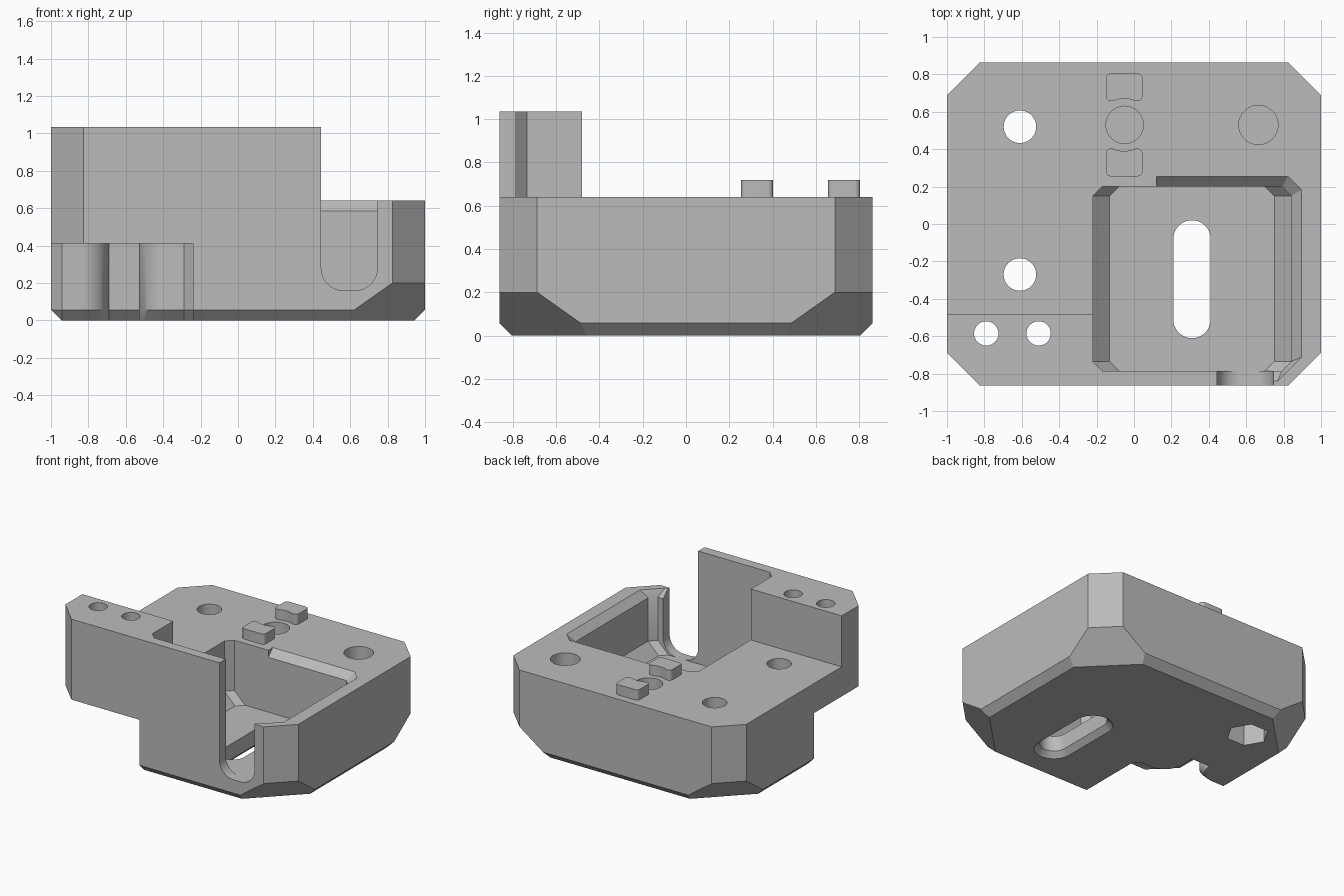
import bpy, bmesh
from math import cos, sin, pi
from mathutils import Vector

if "Cube" in bpy.data.objects:
    bpy.data.objects.remove(bpy.data.objects["Cube"], do_unlink=True)

grey = bpy.data.materials.new("plain grey")
grey.use_nodes = True
COLOUR = (0.5, 0.5, 0.5, 1)
grey.diffuse_color = COLOUR
grey.node_tree.nodes["Principled BSDF"].inputs["Base Color"].default_value = COLOUR


def make_object(name, bm):
    bmesh.ops.recalc_face_normals(bm, faces=bm.faces)
    mesh = bpy.data.meshes.new(name)
    bm.to_mesh(mesh)
    bm.free()
    mesh.materials.append(grey)
    obj = bpy.data.objects.new(name, mesh)
    bpy.context.collection.objects.link(obj)
    return obj


def loft(name, low, z0, z1, high=None, front=False):
    """Solid between two outlines; front=True lays the outline in x-z, swept along y."""
    bm = bmesh.new()
    place = (lambda p, h: (p[0], h, p[1])) if front else (lambda p, h: (p[0], p[1], h))
    a = [bm.verts.new(place(p, z0)) for p in low]
    b = [bm.verts.new(place(p, z1)) for p in (high or low)]
    bm.faces.new(a)
    bm.faces.new(b)
    for i in range(len(a)):
        j = (i + 1) % len(a)
        bm.faces.new((a[i], a[j], b[j], b[i]))
    return make_object(name, bm)


def arc(cx, cy, r, start, end, n):
    return [(cx + r * cos(start + (end - start) * i / n),
             cy + r * sin(start + (end - start) * i / n)) for i in range(n + 1)]


def circle(cx, cy, r, n=40):
    return arc(cx, cy, r, 0, 2 * pi, n)[:-1]


def stadium(cx, y0, y1, r):
    return arc(cx, y1 - r, r, 0, pi, 20) + arc(cx, y0 + r, r, pi, 2 * pi, 20)


def cut(target, cutter):
    cutter.hide_render = True
    mod = target.modifiers.new("cut", "BOOLEAN")
    mod.operation, mod.solver, mod.object = "DIFFERENCE", "EXACT", cutter
    bpy.context.view_layer.objects.active = target
    bpy.ops.object.modifier_apply(modifier=mod.name)
    bpy.data.objects.remove(cutter, do_unlink=True)


# Block with chamfered corners and underside, sliced from a box
TOP, DECK, HALF = 1.035, 0.64, 0.863
bm = bmesh.new()
bmesh.ops.create_cube(bm, size=1)
for v in bm.verts:
    v.co = (v.co.x * 2, v.co.y * 2 * HALF, (v.co.z + 0.5) * TOP)


def slice_off(point, normal):
    geom = bm.verts[:] + bm.edges[:] + bm.faces[:]
    bmesh.ops.bisect_plane(bm, geom=geom, plane_co=point, plane_no=normal, clear_outer=True)
    bmesh.ops.holes_fill(bm, edges=[e for e in bm.edges if e.is_boundary])


for sx in (-1, 1):
    for sy in (-1, 1):
        slice_off((sx, sy * 0.688, 0), (sx, sy, 0))
        slice_off((sx, sy * 0.688, 0.2), Vector((sx, sy, 0)).normalized() - Vector((0, 0, 1)))
for s in (-1, 1):
    slice_off((s, 0, 0.057), (s, 0, -1))
    slice_off((0, s * HALF, 0.057), (0, s, -1))
body = make_object("housing_body", bm)

# Deck level, leaving the rear mount and thin front wall standing
cut(body, loft("deck_cut", [(-2, 2), (-2, -.48), (-.22, -.48), (-.22, -.735), (-.17, -.785),
                            (.445, -.785), (.445, -2), (2, -2), (2, 2)], DECK, 2))

# Pocket: sloped floor edges on both sides, clipped corners
X0, X1, Y0, Y1, FLOOR, C = -.22, .84, -.785, .2, .16, .05


def pocket_outline(inset):
    a, b = X0 + inset, X1 - inset
    return [(a + C, Y0), (b - C, Y0), (b, Y0 + C), (b, Y1 - C),
            (b - C, Y1), (a + C, Y1), (a, Y1 - C), (a, Y0 + C)]


cut(body, loft("pocket", pocket_outline(0), FLOOR + .09, 1.5))
cut(body, loft("pocket_floor", pocket_outline(.09), FLOOR, FLOOR + .09, pocket_outline(0)))

# Bevelled lip around the open part of the pocket
def lip(o):
    return [(.6, Y0 - o), (X1 - C - o * .4, Y0 - o), (X1 + o, Y0 + C + o * .4),
            (X1 + o, Y1 - C - o * .4 + o), (X1 - C - o * .4 + o, Y1 + o), (.12, Y1 + o),
            (.12, 0), (.6, 0)]


cut(body, loft("lip", lip(0), .585, .695, lip(.11)))

# Rounded opening in the front wall
R = .12
opening = [(.445, 1.5)] + arc(.445 + R, FLOOR + R, R, pi, 1.5 * pi, 12) \
    + arc(.745 - R, FLOOR + R, R, 1.5 * pi, 2 * pi, 12) + [(.745, 1.5)]
cut(body, loft("front_opening", opening, -1, -.7, front=True))

# Long slot through the floor with a flared mouth
cut(body, loft("floor_slot", stadium(.31, -.61, .02, .1), -.1, .5))
cut(body, loft("slot_mouth", stadium(.31, -.69, .1, .18), -.04, .04, stadium(.31, -.61, .02, .1)))

# Wavy recess under the front corner, with a flared lower edge
recess = [(-2, -2), (-2, -.14), (-1, -.14), (-.94, -.2), (-.84, -.2)] \
    + arc(-.84, -.05, .15, -.5 * pi, 0, 10) + [(-.53, -.05)] \
    + arc(-.37, -.16, .16, pi, 1.5 * pi, 10) + [(-.29, -.32), (-.24, -.37), (-.24, -2)]
cut(body, loft("recess", recess, -1, .41))
shifted = [(x, y + .114) for x, y in recess]
cut(body, loft("recess_flare", shifted, -.057, .057, recess))

# Bolt holes, hexagonal nut pocket and blind sockets
for x, y, r, bottom in [(-.61, .52, .087, -1), (-.61, -.27, .087, .2), (-.79, -.585, .065, .2),
                        (-.51, -.585, .065, .2), (-.05, .53, .1, .4), (.665, .53, .105, .4)]:
    cut(body, loft("hole", circle(x, y, r), bottom, 2))
cut(body, loft("nut_pocket", circle(-.61, .52, .15, 6), -.5, .25))

# Pair of locating pads, mirrored about the central socket
def pad(name, side):
    cy = .53
    outline = arc(.02, cy + side * .25, .025, 0, side * pi / 2, 6) \
        + arc(-.125, cy + side * .25, .025, side * pi / 2, side * pi, 6) \
        + arc(-.125, cy + side * .152, .025, side * pi, side * 1.5 * pi, 6) \
        + arc(-.0525, cy, .14, side * 2.0, side * 1.14, 10) \
        + arc(.02, cy + side * .152, .025, -side * pi / 2, 0, 6)
    return loft(name, outline, DECK - .02, .72)


parts = [body, pad("rear_pad", 1), pad("front_pad", -1)]
for obj in bpy.context.selected_objects:
    obj.select_set(False)
for obj in parts:
    obj.select_set(True)
bpy.context.view_layer.objects.active = body
bpy.ops.object.shade_smooth_by_angle(angle=0.5)
